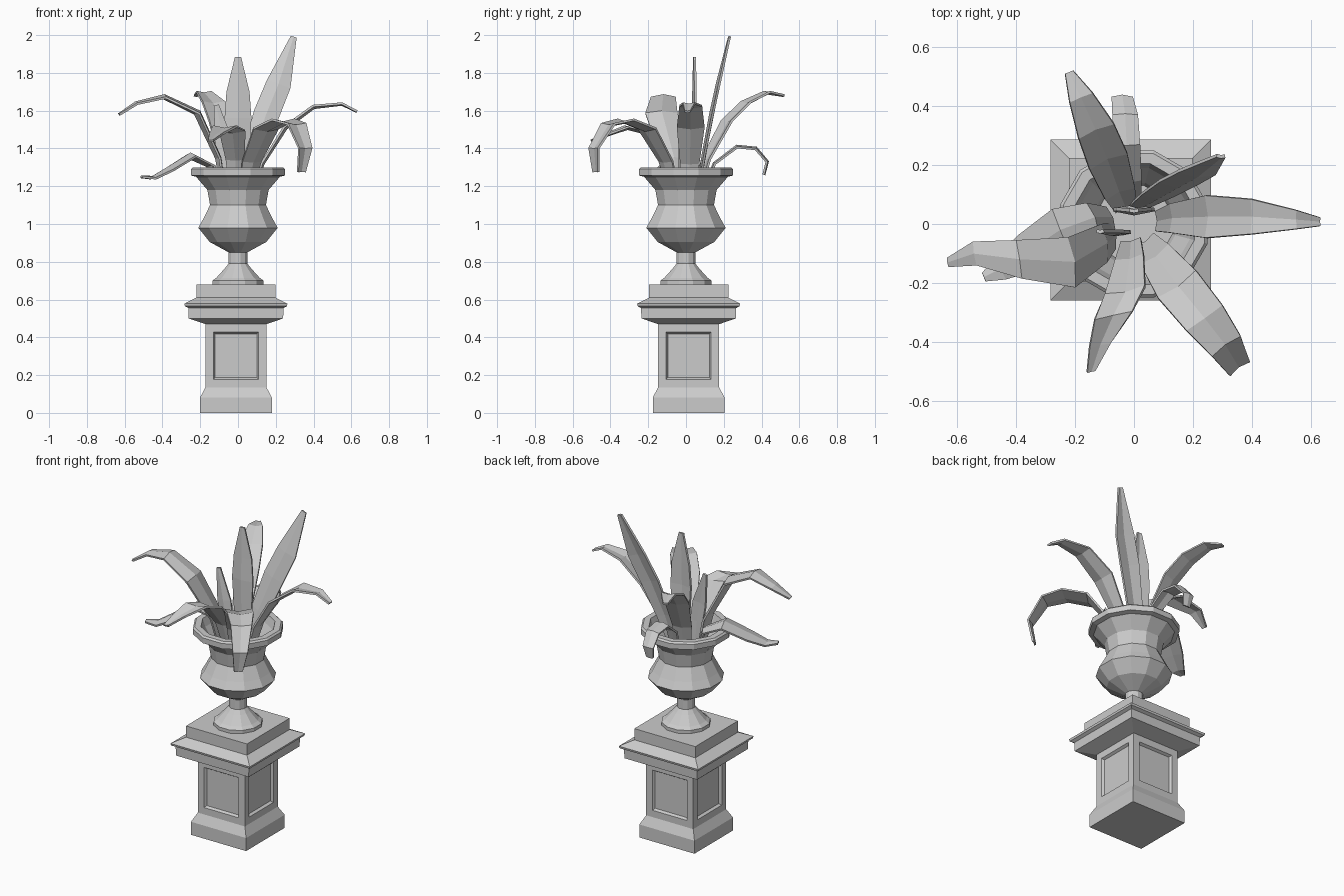
import bpy, bmesh, math
from mathutils import Vector


def finish(name, bm):
    bmesh.ops.recalc_face_normals(bm, faces=bm.faces[:])
    me = bpy.data.meshes.new(name)
    bm.to_mesh(me)
    bm.free()
    ob = bpy.data.objects.new(name, me)
    bpy.context.collection.objects.link(ob)
    return ob


def lathe(profile, sides, centre=(0, 0)):
    """Closed faceted solid; profile radii are measured to the flat sides."""
    bm = bmesh.new()
    k = 1 / math.cos(math.pi / sides)
    rings = []
    for r, z in profile:
        rings.append([bm.verts.new((centre[0] + r * k * math.cos((i + .5) * math.tau / sides),
                                    centre[1] + r * k * math.sin((i + .5) * math.tau / sides), z))
                      for i in range(sides)])
    for a, b in zip(rings, rings[1:]):
        for i in range(sides):
            j = (i + 1) % sides
            bm.faces.new((a[i], a[j], b[j], b[i]))
    bm.faces.new(rings[0][::-1])
    bm.faces.new(rings[-1])
    bmesh.ops.recalc_face_normals(bm, faces=bm.faces[:])
    return bm


# Square pedestal with recessed panels on all four sides
bm = lathe([(.19, 0), (.19, .08), (.19, .081), (.162, .135), (.162, .47), (.235, .495),
            (.25, .50), (.252, .555), (.27, .565), (.273, .578), (.21, .61), (.21, .68)],
           4, (-.011, .014))
bm.normal_update()
panels = [f for f in bm.faces if abs(f.calc_center_median().z - .3025) < .01]
bmesh.ops.inset_individual(bm, faces=panels, thickness=.06, depth=0)
bmesh.ops.inset_individual(bm, faces=panels, thickness=.013, depth=-.015)
finish("pedestal", bm)

# Urn: foot, stem, bowl, flared neck, rim and hollow inside
finish("urn", lathe([(.135, .68), (.135, .70), (.115, .715), (.07, .765), (.05, .79), (.05, .85),
                     (.15, .905), (.21, .98), (.185, 1.025), (.148, 1.10), (.162, 1.18),
                     (.222, 1.25), (.25, 1.257), (.25, 1.29), (.24, 1.30), (.205, 1.30),
                     (.19, 1.25), (.14, 1.16), (.13, 1.12)], 12))


def leaf(name, path, widths, side=None):
    """Strap leaf: creased strip along a path, given thickness."""
    pts = [Vector(p) for p in path]
    if side is None:
        d = pts[-1] - pts[0]
        side = (-d.y, d.x, 0)
    side = Vector(side).normalized()
    bm = bmesh.new()
    rows = []
    for i, p in enumerate(pts):
        t = (pts[min(i + 1, len(pts) - 1)] - pts[max(i - 1, 0)]).normalized()
        n = t.cross(side).normalized()
        w = widths[i]
        rows.append([bm.verts.new(p + side * s * w / 2 + n * w * .1 * (abs(s) - .5))
                     for s in (-1, 0, 1)])
    for a, b in zip(rows, rows[1:]):
        for i in range(2):
            bm.faces.new((a[i], a[i + 1], b[i + 1], b[i]))
    ob = finish(name, bm)
    m = ob.modifiers.new("thickness", 'SOLIDIFY')
    m.thickness = .012
    m.offset = 0


# Arching leaves
leaf("leaf_right", [(.08, .01, 1.15), (.13, .02, 1.32), (.25, .025, 1.51), (.40, .025, 1.62),
                    (.55, .015, 1.635), (.63, .008, 1.595)], [.07, .10, .145, .12, .065, .03],
     (0, 1, 0))
leaf("leaf_front_right", [(.04, -.06, 1.15), (.075, -.11, 1.33), (.15, -.21, 1.50),
                          (.24, -.32, 1.545), (.31, -.41, 1.525), (.355, -.485, 1.40),
                          (.335, -.475, 1.275)], [.08, .12, .16, .15, .12, .085, .05])
leaf("leaf_front", [(-.01, -.06, 1.15), (-.015, -.12, 1.34), (-.03, -.23, 1.49),
                    (-.07, -.31, 1.51), (-.115, -.41, 1.475), (-.145, -.50, 1.44)],
     [.07, .10, .14, .13, .075, .03], (1, .2, 0))
leaf("leaf_left", [(-.07, -.04, 1.15), (-.10, -.065, 1.35), (-.21, -.13, 1.59),
                   (-.39, -.12, 1.675), (-.54, -.10, 1.64), (-.63, -.13, 1.58)],
     [.09, .13, .17, .13, .08, .03], (-.15, 1, 0))
leaf("leaf_left_low", [(-.08, .02, 1.15), (-.14, .02, 1.31), (-.25, -.02, 1.365),
                       (-.37, -.10, 1.29), (-.45, -.15, 1.245), (-.51, -.18, 1.25)],
     [.08, .11, .15, .13, .08, .03], (-.4, 1, 0))
leaf("leaf_back_left", [(-.03, .06, 1.15), (-.05, .11, 1.34), (-.09, .22, 1.54),
                        (-.13, .32, 1.64), (-.18, .43, 1.695), (-.22, .515, 1.68)],
     [.08, .11, .14, .13, .085, .03])
leaf("leaf_back_low", [(0, .09, 1.15), (-.01, .15, 1.32), (-.025, .27, 1.41),
                       (-.03, .37, 1.40), (-.04, .43, 1.33), (-.04, .412, 1.26)],
     [.05, .07, .09, .085, .07, .045], (1, 0, 0))

# Upright leaves
leaf("leaf_tall", [(.02, .06, 1.15), (.08, .095, 1.37), (.15, .135, 1.58), (.215, .17, 1.74),
                   (.295, .23, 1.99)], [.07, .11, .135, .13, .03], (.94, -.07, -.32))
leaf("leaf_centre", [(0, .05, 1.15), (0, .045, 1.35), (0, .042, 1.56), (0, .045, 1.70),
                     (0, .045, 1.885)], [.08, .115, .14, .12, .03], (1, 0, 0))
leaf("leaf_small", [(-.04, -.03, 1.15), (-.055, -.03, 1.32), (-.075, -.03, 1.44),
                    (-.115, -.025, 1.63)], [.06, .085, .09, .025], (1, 0, .2))
